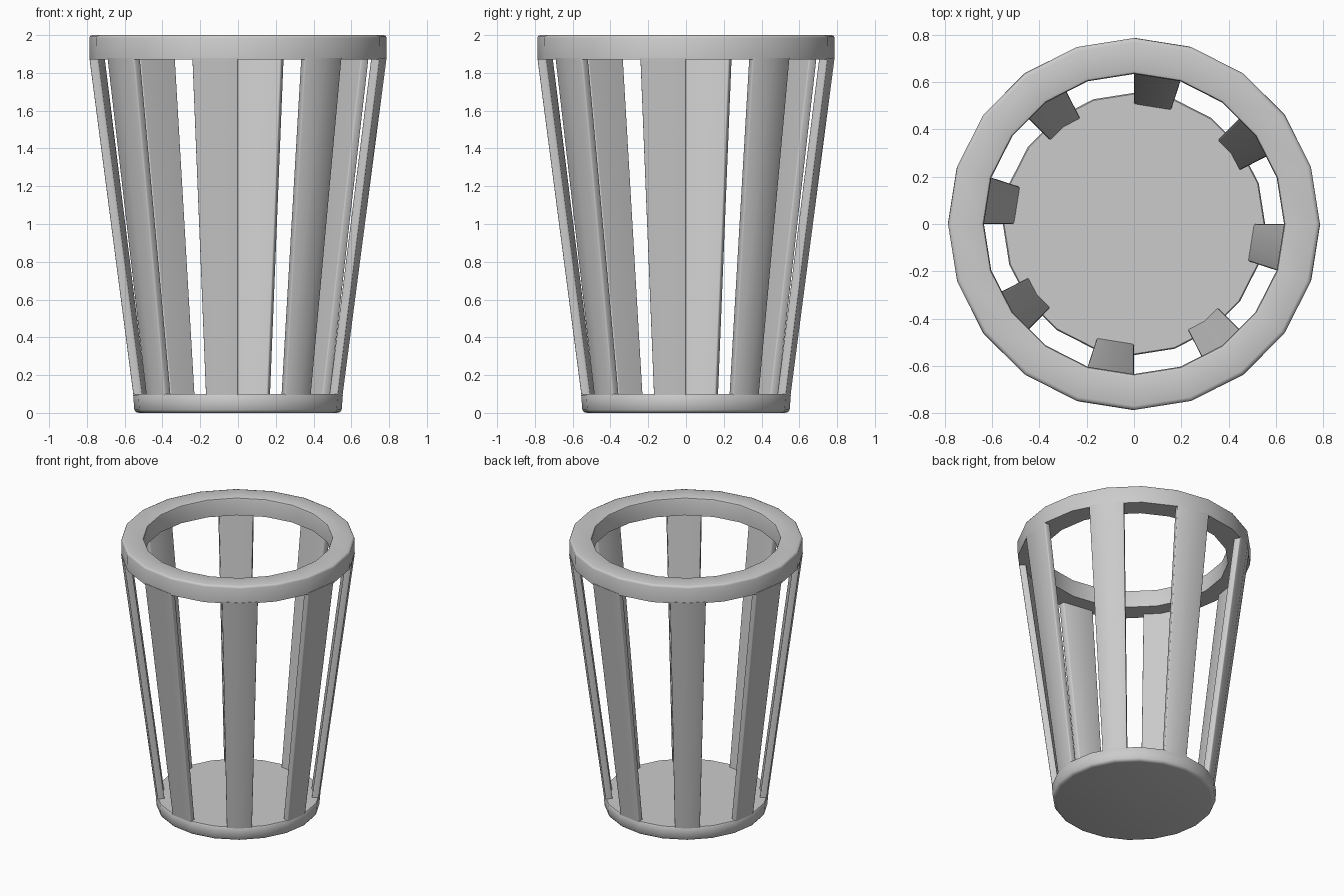
import bpy
import bmesh
from math import sin, cos, pi, radians

cube = bpy.data.objects.get("Cube")
if cube:
    bpy.data.objects.remove(cube, do_unlink=True)

SIDES = 20
STEP = 2 * pi / SIDES

# One plain grey for the whole basket
grey = bpy.data.materials.new("plain_grey")
grey.use_nodes = True
colour = (0.6, 0.6, 0.6, 1)
grey.diffuse_color = colour
grey.node_tree.nodes["Principled BSDF"].inputs["Base Color"].default_value = colour


def finish(bm, name, angle):
    bmesh.ops.recalc_face_normals(bm, faces=bm.faces)
    mesh = bpy.data.meshes.new(name)
    bm.to_mesh(mesh)
    bm.free()
    mesh.materials.append(grey)
    obj = bpy.data.objects.new(name, mesh)
    bpy.context.collection.objects.link(obj)
    bpy.ops.object.select_all(action="DESELECT")
    obj.select_set(True)
    bpy.context.view_layer.objects.active = obj
    bpy.ops.object.shade_smooth_by_angle(angle=radians(angle))
    return obj


def lathe(name, profile, closed):
    """Turn a (radius, height) profile into a many-sided ring or capped disc."""
    bm = bmesh.new()
    loops = [[bm.verts.new((r * cos(i * STEP), r * sin(i * STEP), z))
              for i in range(SIDES)] for r, z in profile]
    pairs = list(zip(loops, loops[1:]))
    if closed:
        pairs.append((loops[-1], loops[0]))
    else:
        bm.faces.new(loops[0])
        bm.faces.new(loops[-1])
    for a, b in pairs:
        for i in range(SIDES):
            j = (i + 1) % SIDES
            bm.faces.new((a[i], a[j], b[j], b[i]))
    return finish(bm, name, 50)


def on_polygon(radius, angle, z):
    """Point at an angle on the flat-sided outline of the given radius."""
    off = (angle + 1e-6) % STEP - STEP / 2
    r = radius * cos(STEP / 2) / cos(off)
    return (r * cos(angle), r * sin(angle), z)


def slat(name, centre):
    """Leaning bar that follows the wall of the basket."""
    angles = [centre + k * STEP / 2 for k in (-1, 0, 1)]
    bm = bmesh.new()
    ends = []
    for outer, z in ((0.553, 0.08), (0.788, 1.88)):
        pts = [on_polygon(outer, a, z) for a in angles]
        pts += [on_polygon(outer - 0.047, a, z) for a in reversed(angles)]
        ends.append([bm.verts.new(p) for p in pts])
    low, high = ends
    n = len(low)
    uprights = []
    for i in range(n):
        j = (i + 1) % n
        bm.faces.new((low[i], low[j], high[j], high[i]))
    bm.faces.new(low)
    bm.faces.new(high)
    # soften the four long corners
    for i in (0, 2, 3, 5):
        uprights.append(bm.edges.get((low[i], high[i])))
    bmesh.ops.bevel(bm, geom=uprights, offset=0.007, segments=2,
                    profile=0.5, affect="EDGES")
    return finish(bm, name, 60)


# Base disc with a rounded lower edge
lathe("base", [(0.525, 0), (0.54, 0.004), (0.549, 0.016),
               (0.555, 0.094), (0.55, 0.1)], closed=False)

# Thick top rim
lathe("rim", [(0.635, 1.87), (0.785, 1.87), (0.787, 1.985), (0.782, 1.996),
              (0.77, 2.0), (0.65, 2.0), (0.639, 1.996), (0.635, 1.985)],
      closed=True)

# Eight slats around the wall
for k in range(8):
    slat(f"slat_{k + 1}", radians(36 + 45 * k))
